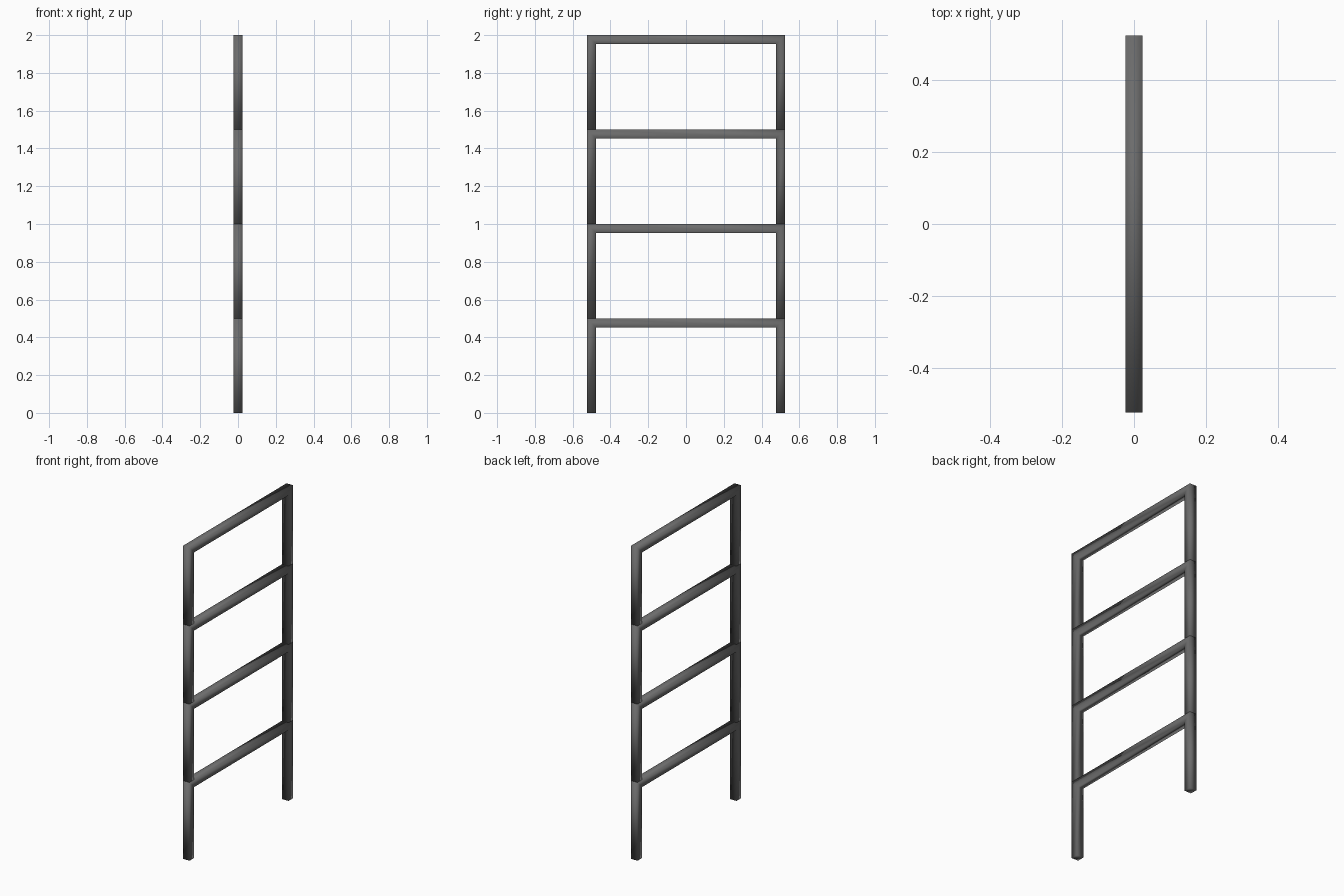
import bpy, bmesh

if "Cube" in bpy.data.objects:
    bpy.data.objects.remove(bpy.data.objects["Cube"])

H = 0.0235      # half thickness of the square bar
W = 0.5235      # outer half width of the frame
SEG = 0.5       # height of one stacked frame

metal = bpy.data.materials.new("dark_grey_metal")
metal.diffuse_color = (0.15, 0.15, 0.15, 1)
metal.use_nodes = True
metal.node_tree.nodes["Principled BSDF"].inputs["Base Color"].default_value = metal.diffuse_color


def u_frame(name, z0):
    """Two legs and a rung on top, with mitred corners, as one square-bar shape."""
    t, top = 2 * H, z0 + SEG
    outer = [(-W, z0), (-W, top), (W, top), (W, z0)]
    inner = [(-W + t, z0), (-W + t, top - t), (W - t, top - t), (W - t, z0)]
    bm = bmesh.new()
    # a ring of four corners at each point of the path
    rings = [[bm.verts.new((x, y, z)) for x, (y, z) in
              ((-H, o), (H, o), (H, i), (-H, i))]
             for o, i in zip(outer, inner)]
    for a, b in zip(rings, rings[1:]):
        for k in range(4):
            n = (k + 1) % 4
            bm.faces.new((a[k], a[n], b[n], b[k]))
    bm.faces.new(rings[0])
    bm.faces.new(rings[-1])
    bmesh.ops.recalc_face_normals(bm, faces=bm.faces)
    for f in bm.faces:
        f.smooth = True
    mesh = bpy.data.meshes.new(name)
    bm.to_mesh(mesh)
    bm.free()
    mesh.materials.append(metal)
    ob = bpy.data.objects.new(name, mesh)
    bpy.context.collection.objects.link(ob)


# four identical frames stacked into a ladder
for i in range(4):
    u_frame(f"ladder_section_{i + 1}", i * SEG)
